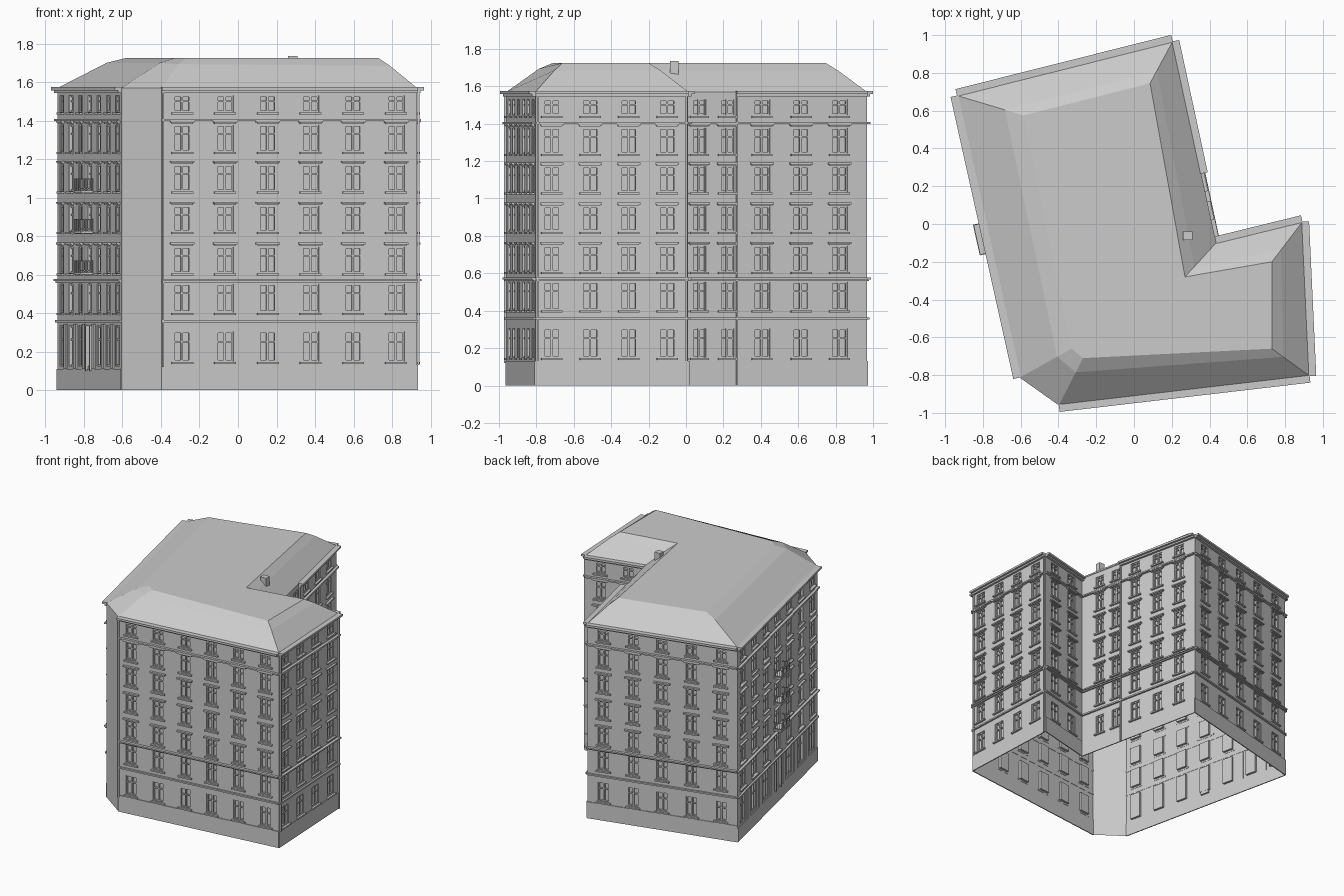
import bpy, bmesh
from mathutils import Vector

if "Cube" in bpy.data.objects:
    bpy.data.objects.remove(bpy.data.objects["Cube"])

# Footprint corners, counter-clockwise
SW, S, SE = (-0.605, -0.813), (-0.398, -0.96), (0.93, -0.805)
E, N, NE, NW = (0.892, 0.012), (0.435, -0.10), (0.205, 0.967), (-0.937, 0.68)
EAVE = 1.57

parts = {}


def part(name):
    if name not in parts:
        parts[name] = bmesh.new()
    return parts[name]


def quad(name, pts):
    bm = part(name)
    return bm.faces.new([bm.verts.new(p) for p in pts])


class Facade:
    """Local wall frame: u along the wall, z up, d outwards."""

    def __init__(self, a, b):
        self.a = Vector((*a, 0))
        t = Vector((*b, 0)) - self.a
        self.len = t.length
        self.t = t.normalized()
        self.n = Vector((self.t.y, -self.t.x, 0))

    def p(self, u, z, d=0.0):
        return self.a + self.t * u + self.n * d + Vector((0, 0, z))

    def box(self, name, u0, u1, z0, z1, d0, d1):
        c = [self.p(u, z, d) for d in (d0, d1) for z in (z0, z1) for u in (u0, u1)]
        bm = part(name)
        v = [bm.verts.new(q) for q in c]
        for f in ((4, 5, 7, 6), (1, 0, 2, 3), (0, 4, 6, 2), (5, 1, 3, 7), (6, 7, 3, 2), (0, 1, 5, 4)):
            bm.faces.new([v[i] for i in f])


ROWS = [(0.15, 0.305), (0.405, 0.553), (0.61, 0.745), (0.825, 0.957),
        (1.035, 1.17), (1.24, 1.378), (1.445, 1.53)]
RECESS = -0.018


def window(f, u0, u1, z0, z1, row, door=False):
    # Recessed reveals and glass
    ring = [(u0, z0), (u1, z0), (u1, z1), (u0, z1)]
    for i in range(4):
        p, q = ring[i], ring[(i + 1) % 4]
        quad("walls", [f.p(*p), f.p(*q), f.p(*q, RECESS), f.p(*p, RECESS)])
    quad("window_glass", [f.p(*p, RECESS) for p in ring])
    # Casement frame, mullion and transom
    w, uc = 0.008, (u0 + u1) / 2
    zt = z0 + (z1 - z0) * 0.66
    d0, d1 = RECESS, -0.006
    for a, b in ((u0, u0 + w), (u1 - w, u1), (uc - 0.006, uc + 0.006)):
        f.box("window_frames", a, b, z0, z1, d0, d1)
    for a, b in ((z0, z0 + w), (z1 - w, z1), (zt - 0.004, zt + 0.004)):
        f.box("window_frames", u0, u1, a, b, d0, d1 - 0.001)
    # Sill and lintel cornice
    if not door:
        f.box("window_sills", u0 - 0.012, u1 + 0.012, z0 - 0.014, z0 - 0.003, -0.002, 0.016)
    if 2 <= row <= 5:
        f.box("window_lintels", u0 - 0.012, u1 + 0.012, z1 + 0.006, z1 + 0.012, -0.002, 0.010)
        f.box("window_lintels", u0 - 0.019, u1 + 0.019, z1 + 0.012, z1 + 0.022, -0.002, 0.018)


def build_facade(a, b, cols, shop=False, cornice_from=0.0):
    f = Facade(a, b)
    rows = list(ROWS)
    if shop:
        rows[0] = (0.125, 0.335)
    us, zs = [0.0], [0.0]
    for c, w in cols:
        us += [c - w / 2, c + w / 2]
    for r in rows:
        zs += r
    us.append(f.len)
    zs.append(EAVE)
    # Wall grid with window cells left open
    for i in range(len(us) - 1):
        for j in range(len(zs) - 1):
            u0, u1, z0, z1 = us[i], us[i + 1], zs[j], zs[j + 1]
            if i % 2 and j % 2:
                row = (j - 1) // 2
                window(f, u0, u1, z0, z1, row, shop and row == 0)
            else:
                quad("walls", [f.p(u0, z0), f.p(u1, z0), f.p(u1, z1), f.p(u0, z1)])
    # Plinth, string courses and eaves cornice
    f.box("plinth", 0, f.len, 0, 0.11 if shop else 0.132, -0.002, 0.006)
    for z0, z1, d in ((0.352, 0.364, 0.014), (0.558, 0.567, 0.012),
                      (0.567, 0.578, 0.022), (1.398, 1.409, 0.02)):
        f.box("string_courses", 0, f.len, z0, z1, -0.002, d)
    f.box("eaves_cornice", cornice_from, f.len, 1.545, 1.558, -0.002, 0.018)
    f.box("eaves_cornice", cornice_from, f.len, 1.558, 1.574, -0.01, 0.035)
    return f


def even(first, pitch, n, w=0.088):
    return [(first + pitch * i, w) for i in range(n)]


south = build_facade(S, SE, even(0.109, 0.2235, 6))
east = build_facade(SE, E, even(0.087, 0.206, 4))
build_facade(E, N, even(0.12, 0.215, 2))
court = build_facade(N, NE, [(0.174, 0.075), (0.327, 0.075), (0.517, 0.088), (0.731, 0.088), (0.941, 0.088)],
                     cornice_from=0.375)
build_facade(NE, NW, even(0.128, 0.23, 5))
west = build_facade(NW, SW, even(0.1, 0.222, 7), shop=True)

# Plain chamfered corner wall
ch = Facade(SW, S)
quad("walls", [ch.p(0, 0), ch.p(ch.len, 0), ch.p(ch.len, EAVE), ch.p(0, EAVE)])

# Entrance door surround and leaf
west.box("entrance_door", 0.73, 0.802, 0.10, 0.30, -0.017, -0.004)
for u in (0.712, 0.808):
    west.box("entrance_door", u, u + 0.014, 0.10, 0.337, -0.002, 0.012)

# Shopfront pilasters between the ground floor windows
for i in range(6):
    u = 0.211 + 0.222 * i
    west.box("shopfront_pilasters", u - 0.03, u + 0.03, 0.11, 0.345, -0.002, 0.008)

# Three balconies with barred railings
for z in (0.60, 0.815, 1.025):
    a, b, d = 0.686, 0.852, 0.066
    west.box("balcony_slabs", a, b, z, z + 0.012, -0.002, d)
    for zr in (z + 0.07, z + 0.02):
        west.box("balcony_railings", a, b, zr, zr + 0.005, d - 0.005, d)
        for u in (a, b - 0.005):
            west.box("balcony_railings", u, u + 0.005, zr, zr + 0.005, 0, d)
    for i in range(12):
        u = a + (b - a - 0.003) * i / 11
        west.box("balcony_railings", u, u + 0.003, z + 0.01, z + 0.072, d - 0.004, d - 0.001)
    for i in range(4):
        for u in (a, b - 0.003):
            west.box("balcony_railings", u, u + 0.003, z + 0.01, z + 0.072, 0.015 * i, 0.015 * i + 0.003)

# Downpipes
for f, u, z0 in ((south, 0.008, 0.12), (east, 0.012, 0.13), (east, east.len - 0.01, 0.0), (court, 0.38, 0.0)):
    f.box("downpipes", u - 0.005, u + 0.005, z0, 1.56, 0.002, 0.014)

# Roof: eaves ring, knee ring, flat top
eave = [SW, S, SE, E, N, NE, NW]
top = [(-0.33, -0.66), (-0.27, -0.71), (0.73, -0.66), (0.73, -0.20), (0.27, -0.28), (0.085, 0.745), (-0.585, 0.575)]
knee = [(0.72, 0.84), (0.7, 0.8), (0.7, 0.74), (0.7, 0.74), (0.7, 0.74), (0.7, 0.74), (0.72, 0.84)]
bm = part("roof")
rings = [[], [], []]
for e, t, (k, h) in zip(eave, top, knee):
    p, q = Vector((*e, EAVE)), Vector((*t, 1.725))
    m = p.lerp(q, k)
    m.z = EAVE + (1.725 - EAVE) * h
    for ring, v in zip(rings, (p, m, q)):
        ring.append(bm.verts.new(v))
for lo, hi in zip(rings, rings[1:]):
    for i in range(7):
        j = (i + 1) % 7
        bm.faces.new((lo[i], lo[j], hi[j], hi[i]))
bm.faces.new(rings[2])

# Chimney
chim = Facade((0.26, -0.085), (0.31, -0.085))
chim.box("chimney", 0, 0.05, 1.64, 1.735, -0.045, 0)

# Turn every part into an object
for name, bm in parts.items():
    if name == "walls":
        bmesh.ops.remove_doubles(bm, verts=bm.verts, dist=1e-5)
    me = bpy.data.meshes.new(name)
    bm.to_mesh(me)
    bm.free()
    bpy.context.collection.objects.link(bpy.data.objects.new(name, me))
